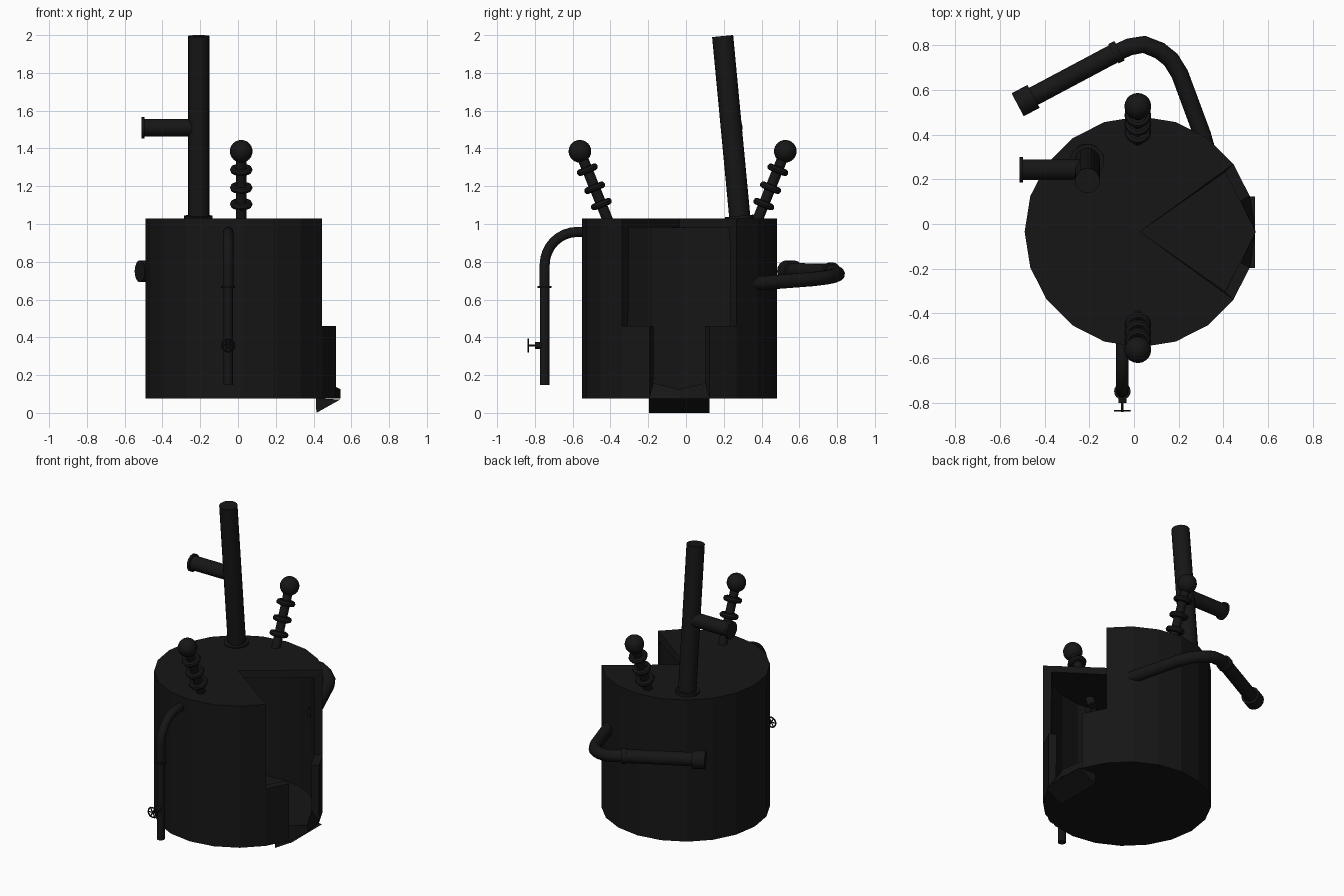
import bpy, bmesh, math
from mathutils import Vector

if "Cube" in bpy.data.objects:
    bpy.data.objects.remove(bpy.data.objects["Cube"])

black = bpy.data.materials.new("black_iron")
black.diffuse_color = (0.008, 0.008, 0.008, 1)
black.use_nodes = True
black.node_tree.nodes["Principled BSDF"].inputs["Base Color"].default_value = black.diffuse_color


def finish(ob, name, smooth=True):
    ob.name = name
    ob.data.materials.append(black)
    bpy.ops.object.select_all(action='DESELECT')
    ob.select_set(True)
    bpy.context.view_layer.objects.active = ob
    if smooth:
        bpy.ops.object.shade_smooth_by_angle(angle=math.radians(40))
    return ob


def rod(name, a, b, r, sides=16):
    a, b = Vector(a), Vector(b)
    bpy.ops.mesh.primitive_cylinder_add(vertices=sides, radius=r, depth=(b - a).length,
                                        location=(a + b) / 2,
                                        rotation=(b - a).to_track_quat('Z', 'Y').to_euler())
    return finish(bpy.context.object, name)


def ring(name, center, axis, major, minor, seg=18, mseg=8):
    bpy.ops.mesh.primitive_torus_add(major_radius=major, minor_radius=minor,
                                     major_segments=seg, minor_segments=mseg, location=center,
                                     rotation=Vector(axis).to_track_quat('Z', 'Y').to_euler())
    return finish(bpy.context.object, name)


def tube(name, pts, r):
    cu = bpy.data.curves.new(name, 'CURVE')
    cu.dimensions = '3D'
    cu.bevel_depth = r
    cu.bevel_resolution = 3
    cu.use_fill_caps = True
    sp = cu.splines.new('POLY')
    sp.points.add(len(pts) - 1)
    for p, co in zip(sp.points, pts):
        p.co = (*co, 1)
    ob = bpy.data.objects.new(name, cu)
    bpy.context.collection.objects.link(ob)
    bpy.ops.object.select_all(action='DESELECT')
    ob.select_set(True)
    bpy.context.view_layer.objects.active = ob
    bpy.ops.object.convert(target='MESH')
    return finish(bpy.context.object, name)


def mesh_object(name, bm):
    bmesh.ops.recalc_face_normals(bm, faces=bm.faces)
    me = bpy.data.meshes.new(name)
    bm.to_mesh(me)
    bm.free()
    ob = bpy.data.objects.new(name, me)
    bpy.context.collection.objects.link(ob)
    return finish(ob, name, smooth=False)


# drum body: 20 sides, stepped opening on the right and a wedge cut from the lid
CX, CY, R, N = 0.027, -0.035, 0.516, 20
bm = bmesh.new()
rings = [[bm.verts.new((CX + R * math.cos(k * math.tau / N), CY + R * math.sin(k * math.tau / N), z))
          for k in range(N)] for z in (0.075, 0.46, 1.03)]
lid_mid = bm.verts.new((CX, CY, 1.03))
low, mid, top = rings
for k in range(N):
    n = (k + 1) % N
    if k not in (N - 1, 0):
        bm.faces.new((low[k], low[n], mid[n], mid[k]))
    if k not in (N - 2, N - 1, 0, 1):
        bm.faces.new((mid[k], mid[n], top[n], top[k]))
        bm.faces.new((top[k], top[n], lid_mid))
bm.faces.new(low[::-1])
bm.normal_update()
me = bpy.data.meshes.new("drum_body")
bm.to_mesh(me)
bm.free()
body = bpy.data.objects.new("drum_body", me)
bpy.context.collection.objects.link(body)
finish(body, "drum_body", smooth=False)
sol = body.modifiers.new("thickness", 'SOLIDIFY')
sol.thickness = 0.05
sol.offset = -1
sol.use_even_offset = True

# wedge lip under the opening
bm = bmesh.new()
lip = [[bm.verts.new((x, y, z)) for x, z in ((0.412, 0.078), (0.54, 0.07), (0.415, 0.0))]
       for y in (-0.197, 0.124)]
bm.faces.new(lip[0])
bm.faces.new(lip[1])
for i in range(3):
    j = (i + 1) % 3
    bm.faces.new((lip[0][i], lip[0][j], lip[1][j], lip[1][i]))
mesh_object("opening_lip", bm)

# leaning chimney with base flange and side branch
rod("chimney", (-0.208, 0.290, 0.98), (-0.208, 0.194, 1.995), 0.056, 20)
rod("chimney_flange", (-0.21, 0.283, 1.02), (-0.21, 0.281, 1.043), 0.076, 20)
rod("branch_pipe", (-0.208, 0.243, 1.51), (-0.505, 0.243, 1.51), 0.046)
rod("branch_flange", (-0.496, 0.243, 1.51), (-0.512, 0.243, 1.51), 0.057)

# two ball-topped levers, mirrored front to back
for side, tag in ((-1, "front"), (1, "back")):
    def on_lever(z):
        return Vector((0.017, -0.018 + side * (0.400 + (z - 1.03) * 0.405), z))
    axis = on_lever(2) - on_lever(1)
    rod(tag + "_lever", on_lever(0.92), on_lever(1.37), 0.028, 14)
    for i, z in enumerate((1.105, 1.192, 1.287)):
        ring(f"{tag}_lever_ring_{i + 1}", on_lever(z), axis, 0.042, 0.018)
    bpy.ops.mesh.primitive_uv_sphere_add(segments=20, ring_count=12, radius=0.06, location=on_lever(1.385))
    finish(bpy.context.object, tag + "_lever_ball")

# front drain pipe with quarter bend, collar and valve wheel
px = -0.052
bend = [(px, -0.575 - 0.173 * math.sin(t), 0.785 + 0.173 * math.cos(t))
        for t in [i * math.pi / 16 for i in range(9)]]
tube("drain_pipe", [(px, -0.45, 0.958)] + bend + [(px, -0.748, 0.66)], 0.028)
rod("drain_collar", (px, -0.748, 0.66), (px, -0.748, 0.673), 0.037)
rod("drain_outlet", (px, -0.748, 0.147), (px, -0.748, 0.665), 0.025)
rod("valve_neck", (px, -0.75, 0.357), (px, -0.80, 0.357), 0.018, 12)
rod("valve_stem", (px, -0.79, 0.357), (px, -0.84, 0.357), 0.006, 8)
ring("valve_wheel", (px, -0.835, 0.357), (0, 1, 0), 0.033, 0.005, 16, 6)
for i in range(3):
    a = i * math.pi / 3
    d = Vector((math.cos(a), 0, math.sin(a))) * 0.033
    c = Vector((px, -0.835, 0.357))
    rod(f"valve_spoke_{i + 1}", c - d, c + d, 0.004, 6)

# bent pipe around the back with an end cap
tube("side_pipe", [(0.325, 0.33, 0.685), (0.305, 0.40, 0.687), (0.205, 0.67, 0.708), (0.165, 0.735, 0.716),
                   (0.115, 0.775, 0.724), (0.045, 0.803, 0.735), (-0.02, 0.792, 0.743), (-0.09, 0.76, 0.748)], 0.039)
elbow, tip = Vector((-0.065, 0.775, 0.748)), Vector((-0.52, 0.533, 0.75))
d = (tip - elbow).normalized()
rod("side_pipe_arm", elbow, tip, 0.043)
rod("side_pipe_collar", elbow, elbow + d * 0.03, 0.049)
rod("side_pipe_cap", tip - d * 0.08, tip, 0.058)
